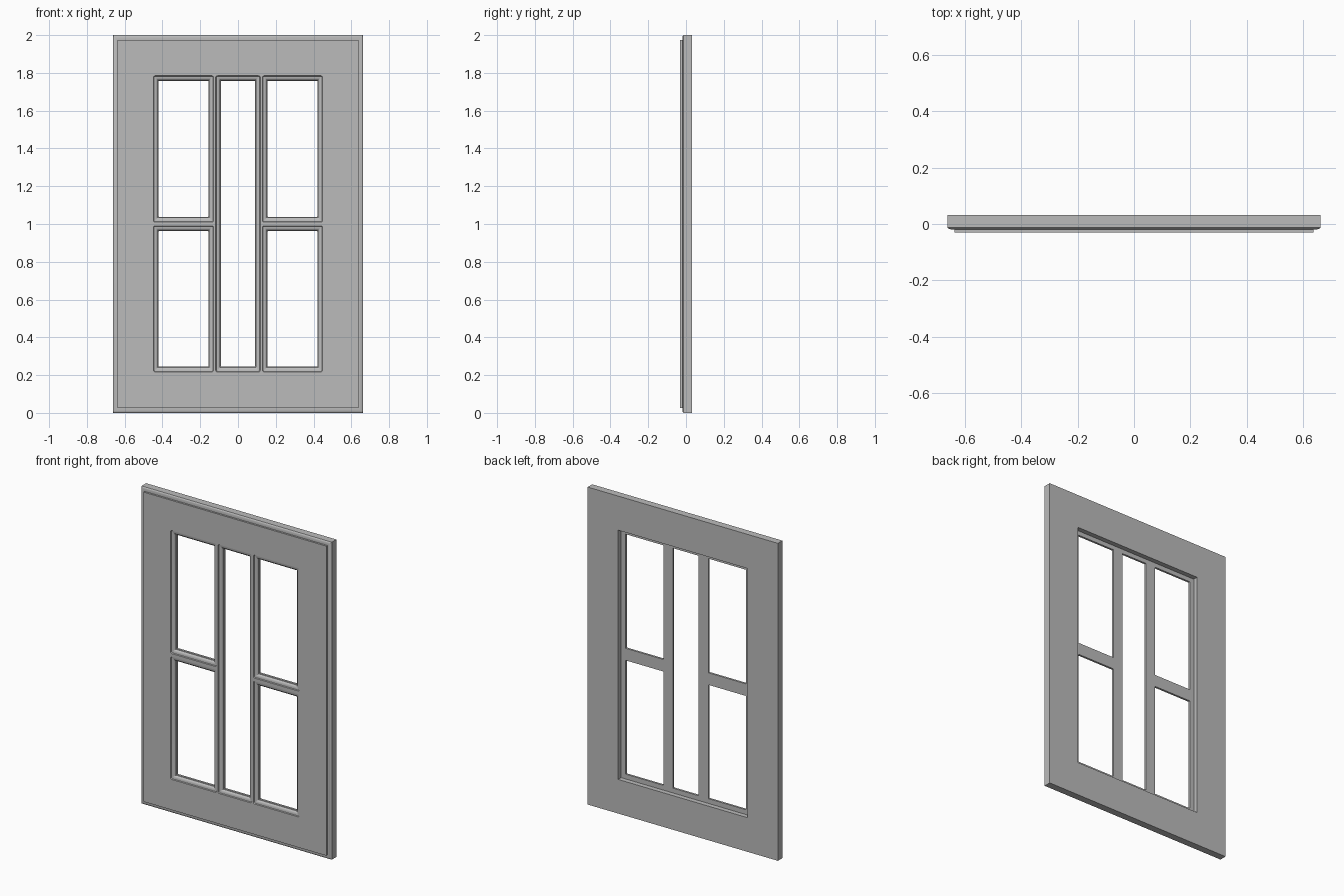
import bpy
import bmesh
import math

if "Cube" in bpy.data.objects:
    bpy.data.objects.remove(bpy.data.objects["Cube"], do_unlink=True)

# Single painted grey finish
paint = bpy.data.materials.new("painted grey")
paint.use_nodes = True
GREY = (0.5, 0.5, 0.5, 1)
paint.diffuse_color = GREY
paint.node_tree.nodes["Principled BSDF"].inputs["Base Color"].default_value = GREY

HALF_W, HEIGHT = 0.663, 2.0
FRONT, BACK, FLOOR = -0.031, 0.032, 0.002
RECESS = (-0.45, 0.45, 0.215, 1.785)

# Openings at the front face: x min, x max, z min, z max
side = [(0.129, 0.448, 0.217, 0.99), (0.129, 0.448, 1.01, 1.785)]
openings = [(-0.118, 0.118, 0.217, 1.785)] + side
openings += [(-b, -a, c, d) for a, b, c, d in side]

# Edge profiles: inset, depth
outer_profile = [(0, BACK), (0, -0.013), (0.003, -0.016), (0.009, -0.0185),
                 (0.018, -0.0195), (0.025, -0.0195), (0.025, FRONT)]
ovolo = [(0.008 + 0.016 * math.sin(a), -0.012 - 0.013 * math.cos(a))
         for a in [math.radians(15 * i) for i in range(7)]]
moulding = [(0, FRONT), (0.003, -0.0255)] + ovolo + [(0.028, -0.011), (0.028, FLOOR)]

bm = bmesh.new()


def ring(rect, inset, y, radius=0.0):
    """Closed loop of vertices around a rectangle, with optional round corners."""
    x0, x1, z0, z1 = rect
    x0, x1, z0, z1 = x0 + inset, x1 - inset, z0 + inset, z1 - inset
    verts = []
    corners = [(x1, z1, -1, -1), (x0, z1, 1, -1), (x0, z0, 1, 1), (x1, z0, -1, 1)]
    for q, (x, z, sx, sz) in enumerate(corners):
        steps = 4 if radius else 0
        for k in range(steps + 1):
            a = math.radians(90 * q + (90 * k / steps if steps else 0))
            px = x + sx * radius + radius * math.cos(a)
            pz = z + sz * radius + radius * math.sin(a)
            verts.append(bm.verts.new((px, y, pz)))
    return verts


def loft(rings):
    """Quad strips joining successive rings."""
    for r0, r1 in zip(rings, rings[1:]):
        n = len(r0)
        for i in range(n):
            j = (i + 1) % n
            bm.faces.new((r0[i], r0[j], r1[j], r1[i]))


def flat_fill(loops):
    """Flat face bounded by an outer loop and any inner loops."""
    edges = []
    for loop in loops:
        for i, v in enumerate(loop):
            w = loop[(i + 1) % len(loop)]
            edges.append(bm.edges.get((v, w)) or bm.edges.new((v, w)))
    bmesh.ops.triangle_fill(bm, use_beauty=True, use_dissolve=False,
                            edges=edges, normal=(0, -1, 0))


# Stepped outer edge
outline = (-HALF_W, HALF_W, 0, HEIGHT)
outer = [ring(outline, d, y) for d, y in outer_profile]
loft(outer)

# Moulded window openings
holes = []
for rect in openings:
    rings = [ring(rect, d, y, max(0.009 - 0.3 * d, 0.002)) for d, y in moulding]
    loft(rings)
    holes.append(rings)

# Glass rebate at the back
recess = [ring(RECESS, 0, BACK), ring(RECESS, 0, FLOOR)]
loft(recess)

# Front face, back face and rebate floor
flat_fill([outer[-1]] + [h[0] for h in holes])
flat_fill([outer[0], recess[0]])
flat_fill([recess[1]] + [h[-1] for h in holes])

bmesh.ops.recalc_face_normals(bm, faces=bm.faces)
bmesh.ops.dissolve_limit(bm, angle_limit=math.radians(0.5),
                         verts=bm.verts, edges=bm.edges)
mesh = bpy.data.meshes.new("cabinet_door")
bm.to_mesh(mesh)
bm.free()
mesh.materials.append(paint)
door = bpy.data.objects.new("cabinet_door", mesh)
bpy.context.collection.objects.link(door)

# Smooth the curved mouldings, keep the corners crisp
bpy.ops.object.select_all(action="DESELECT")
door.select_set(True)
bpy.context.view_layer.objects.active = door
bpy.ops.object.shade_smooth_by_angle(angle=math.radians(30))
